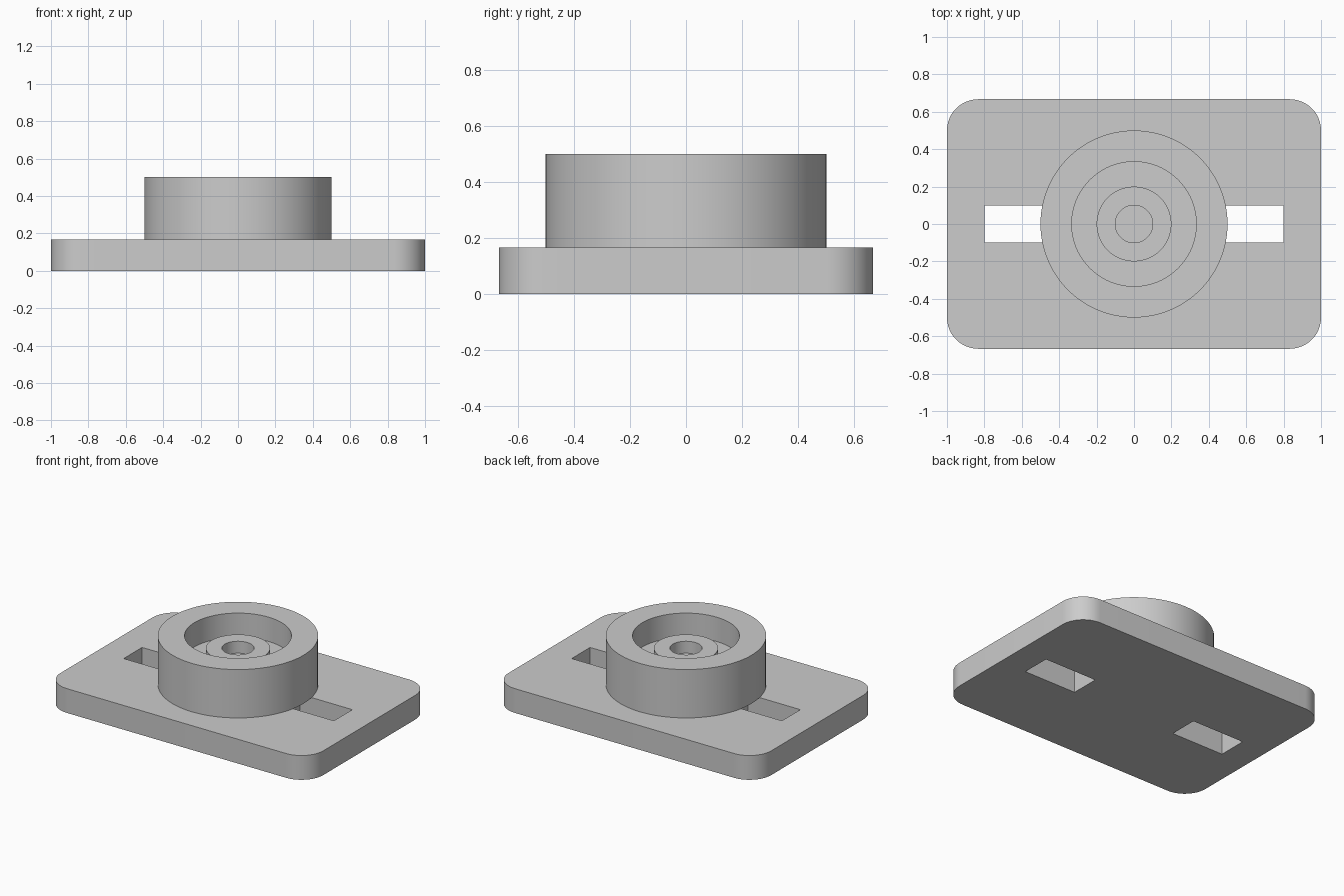
import bpy, bmesh
from math import sin, cos, pi, radians

cube = bpy.data.objects.get("Cube")
if cube:
    bpy.data.objects.remove(cube, do_unlink=True)

grey = bpy.data.materials.new("plain grey")
grey.use_nodes = True
colour = (0.604, 0.604, 0.604, 1)
grey.diffuse_color = colour
grey.node_tree.nodes["Principled BSDF"].inputs["Base Color"].default_value = colour

HALF_X, HALF_Y, PLATE_TOP, CORNER = 1.0, 0.667, 0.167, 0.167


def make_object(name, bm):
    bmesh.ops.recalc_face_normals(bm, faces=bm.faces[:])
    mesh = bpy.data.meshes.new(name)
    bm.to_mesh(mesh)
    bm.free()
    mesh.materials.append(grey)
    obj = bpy.data.objects.new(name, mesh)
    bpy.context.collection.objects.link(obj)
    return obj


def extrude_outline(name, points, bottom, top):
    bm = bmesh.new()
    face = bm.faces.new([bm.verts.new((x, y, bottom)) for x, y in points])
    result = bmesh.ops.extrude_face_region(bm, geom=[face], use_keep_orig=True)
    moved = [v for v in result["geom"] if isinstance(v, bmesh.types.BMVert)]
    bmesh.ops.translate(bm, verts=moved, vec=(0, 0, top - bottom))
    return make_object(name, bm)


def lathe(name, profile, steps=96):
    bm = bmesh.new()
    verts = [bm.verts.new((r, 0, z)) for r, z in profile]
    edges = [bm.edges.new(pair) for pair in zip(verts, verts[1:])]
    bmesh.ops.spin(bm, geom=verts + edges, cent=(0, 0, 0), axis=(0, 0, 1),
                   angle=2 * pi, steps=steps, use_merge=True)
    bmesh.ops.remove_doubles(bm, verts=bm.verts[:], dist=0.0001)
    return make_object(name, bm)


def boolean(target, other, operation):
    mod = target.modifiers.new(operation.lower(), "BOOLEAN")
    mod.operation, mod.object, mod.solver = operation, other, "EXACT"
    bpy.context.view_layer.objects.active = target
    bpy.ops.object.modifier_apply(modifier=mod.name)
    bpy.data.objects.remove(other, do_unlink=True)


# Base plate with rounded corners
outline = []
for i, (sx, sy) in enumerate([(1, 1), (-1, 1), (-1, -1), (1, -1)]):
    for k in range(13):
        a = (i + k / 12) * pi / 2
        outline.append((sx * (HALF_X - CORNER) + CORNER * cos(a),
                        sy * (HALF_Y - CORNER) + CORNER * sin(a)))
plate = extrude_outline("base_plate", outline, 0, PLATE_TOP)

# Two slots through the plate, reaching under the hub
for side in (-1, 1):
    slot = [(side * x, y) for x, y in
            ((0.4, -0.1), (0.8, -0.1), (0.8, 0.1), (0.4, 0.1))]
    cutter = extrude_outline("slot_cutter", slot, -0.1, PLATE_TOP + 0.1)
    cutter.hide_render = True
    boolean(plate, cutter, "DIFFERENCE")

# Round hub with a recess, an inner boss and a blind hole
hub = lathe("round_hub", [(0, PLATE_TOP), (0.5, PLATE_TOP), (0.5, 0.5),
                          (0.333, 0.5), (0.333, 0.333), (0.2, 0.333),
                          (0.2, 0.415), (0.1, 0.415), (0.1, 0.333), (0, 0.333)])

for obj in (plate, hub):
    bpy.ops.object.select_all(action="DESELECT")
    obj.select_set(True)
    bpy.context.view_layer.objects.active = obj
    bpy.ops.object.shade_smooth_by_angle(angle=radians(30))
